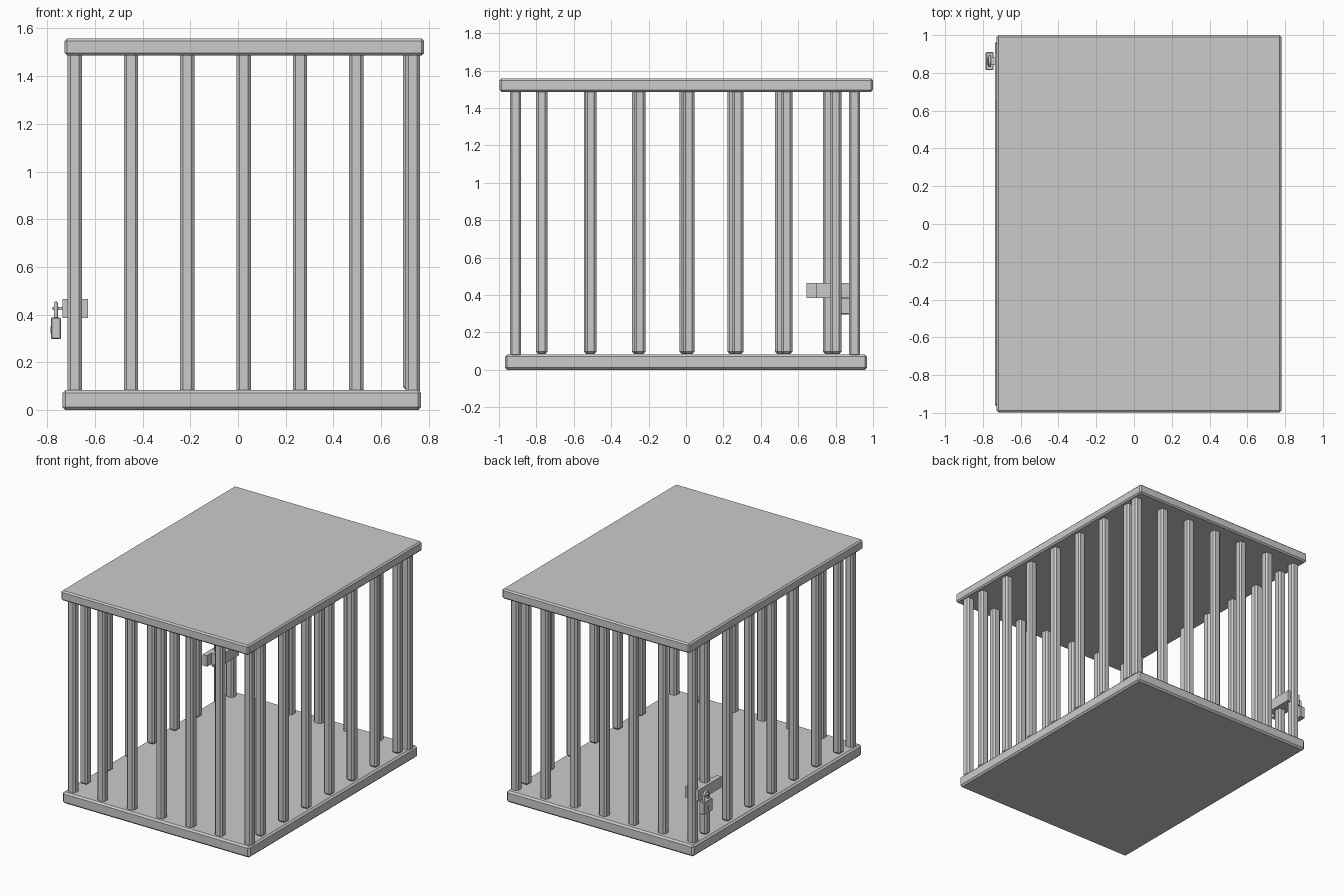
import bpy, bmesh, math
from mathutils import Vector

if "Cube" in bpy.data.objects:
    bpy.data.objects.remove(bpy.data.objects["Cube"])


def box(name, lo, hi, bevel=0.0):
    """Box between two corners, with optional single chamfer."""
    lo, hi = Vector(lo), Vector(hi)
    bm = bmesh.new()
    bmesh.ops.create_cube(bm, size=1)
    for v in bm.verts:
        v.co = Vector([(lo[i] + hi[i]) / 2 + v.co[i] * (hi[i] - lo[i]) for i in range(3)])
    if bevel:
        bmesh.ops.bevel(bm, geom=bm.edges[:], offset=bevel, segments=1,
                        affect='EDGES', profile=0.5)
    me = bpy.data.meshes.new(name)
    bm.to_mesh(me)
    bm.free()
    ob = bpy.data.objects.new(name, me)
    bpy.context.collection.objects.link(ob)
    return ob


def bar(name, x, y, z0):
    r = 0.03
    return box(name, (x - r, y - r, z0), (x + r, y + r, 1.5), 0.012)


# floor and roof slabs
box("floor_slab", (-0.736, -0.968, 0), (0.768, 0.968, 0.083), 0.012)
box("roof_slab", (-0.727, -0.997, 1.487), (0.78, 1.0, 1.558), 0.01)

# front and back rows of bars
for i in range(7):
    x = -0.685 + i * 0.2363
    bar("front_bar", x, -0.911, 0.07)
    bar("back_bar", x, 0.901, 0.07)

# side rows of bars
for i in range(7):
    bar("left_bar", -0.685, -0.771 + i * 0.2555, 0.085)
    bar("right_bar", 0.722, -0.771 + i * 0.262, 0.085)

# latch housing around the corner bars and its outer plate
box("latch_housing", (-0.73, 0.695, 0.385), (-0.63, 0.91, 0.465))
box("latch_plate", (-0.736, 0.645, 0.385), (-0.70, 0.91, 0.465))

# staple and padlock
box("latch_staple", (-0.778, 0.842, 0.419), (-0.73, 0.882, 0.432))
box("padlock_body", (-0.785, 0.815, 0.297), (-0.743, 0.91, 0.387), 0.004)
box("padlock_keyhole", (-0.787, 0.857, 0.32), (-0.78, 0.867, 0.35))

# padlock shackle: U-shaped tube
cu = bpy.data.curves.new("padlock_shackle", 'CURVE')
cu.dimensions = '3D'
cu.bevel_depth = 0.008
cu.bevel_resolution = 1
pts = [(-0.764, 0.837, 0.37)]
pts += [(-0.764, 0.862 - 0.025 * math.cos(a), 0.423 + 0.025 * math.sin(a))
        for a in [math.pi * k / 6 for k in range(7)]]
pts += [(-0.764, 0.887, 0.37)]
sp = cu.splines.new('POLY')
sp.points.add(len(pts) - 1)
for p, c in zip(sp.points, pts):
    p.co = (*c, 1)
bpy.context.collection.objects.link(bpy.data.objects.new("padlock_shackle", cu))
